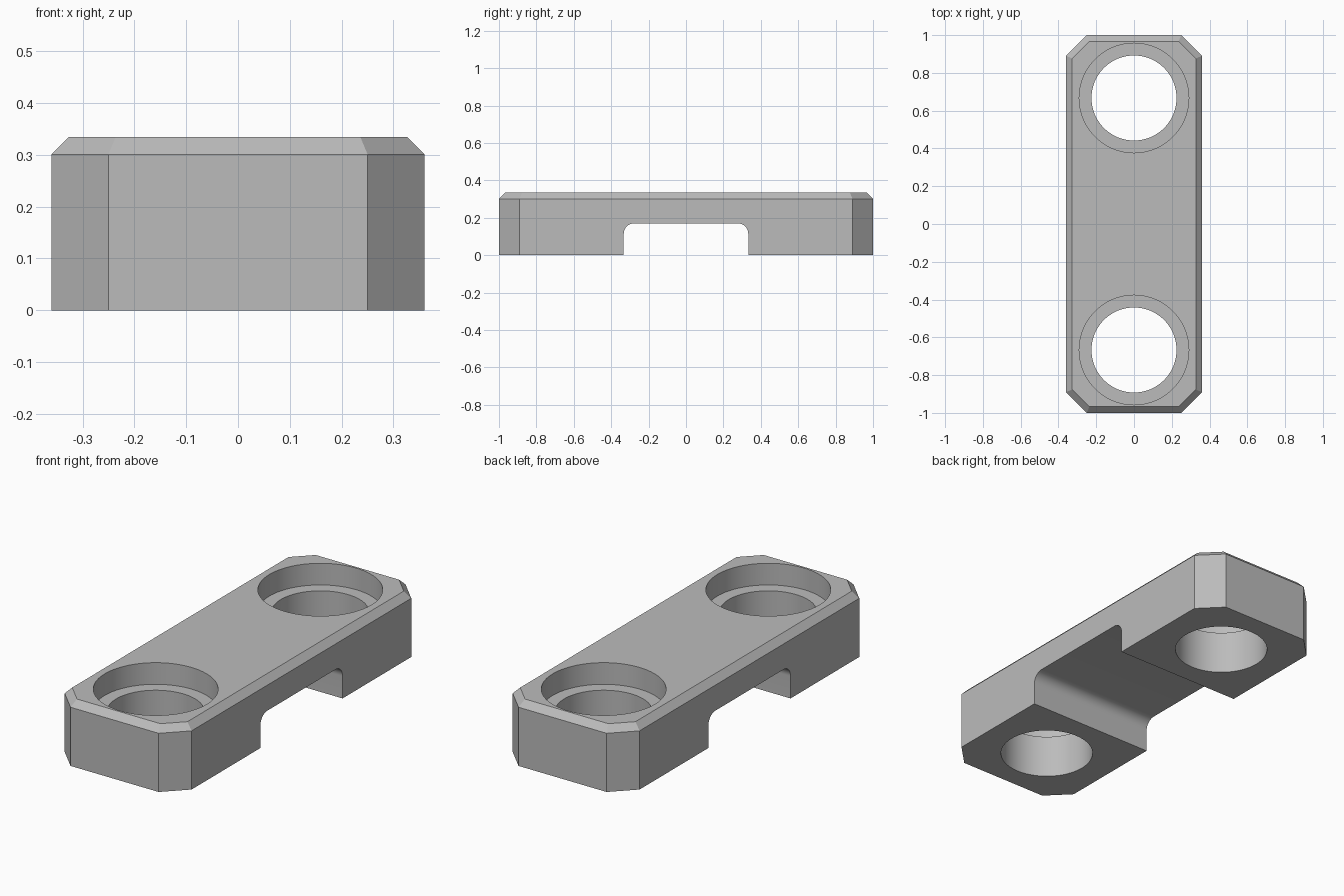
import bpy, bmesh, math

cube = bpy.data.objects.get("Cube")
if cube:
    bpy.data.objects.remove(cube, do_unlink=True)

HALF_W, HALF_L, HEIGHT = 0.36, 1.0, 0.334
CORNER, EDGE = 0.11, 0.033
HOLE_Y, HOLE_R, BORE_R, BORE_DEPTH = 0.667, 0.225, 0.29, 0.111
CHANNEL_Y, CHANNEL_Z, FILLET = 0.333, 0.17, 0.056

grey = bpy.data.materials.new("plain grey")
grey.use_nodes = True
colour = (0.5, 0.5, 0.5, 1)
grey.diffuse_color = colour
grey.node_tree.nodes["Principled BSDF"].inputs["Base Color"].default_value = colour


def loft(name, rings):
    """Solid through matching rings of points, capped at both ends."""
    bm = bmesh.new()
    loops = [[bm.verts.new(p) for p in ring] for ring in rings]
    n = len(loops[0])
    for a, b in zip(loops, loops[1:]):
        for i in range(n):
            j = (i + 1) % n
            bm.faces.new((a[i], a[j], b[j], b[i]))
    bm.faces.new(loops[0])
    bm.faces.new(loops[-1])
    bmesh.ops.recalc_face_normals(bm, faces=bm.faces[:])
    mesh = bpy.data.meshes.new(name)
    bm.to_mesh(mesh)
    bm.free()
    obj = bpy.data.objects.new(name, mesh)
    bpy.context.collection.objects.link(obj)
    mesh.materials.append(grey)
    return obj


def octagon(inset, z):
    """Rectangle with cut corners, offset evenly inward."""
    w, l = HALF_W - inset, HALF_L - inset
    c = CORNER - inset * (2 - math.sqrt(2))
    quarter = [(w, l - c), (w - c, l)]
    pts = quarter + [(-x, y) for x, y in reversed(quarter)]
    pts += [(-x, -y) for x, y in pts]
    return [(x, y, z) for x, y in pts]


def cylinder(name, y, radius, z0, z1, sides=96):
    angles = [math.tau * i / sides for i in range(sides)]
    return loft(name, [[(radius * math.cos(a), y + radius * math.sin(a), z)
                        for a in angles] for z in (z0, z1)])


# Main block with cut corners and a chamfered top edge
body = loft("mounting_plate", [octagon(0, 0), octagon(0, HEIGHT - EDGE),
                               octagon(EDGE, HEIGHT)])

# Underside channel with rounded inner corners
arc = [math.pi / 2 * i / 12 for i in range(13)]
side = [(CHANNEL_Y, -0.1)] + [(CHANNEL_Y - FILLET + FILLET * math.cos(a),
                               CHANNEL_Z - FILLET + FILLET * math.sin(a)) for a in arc]
profile = side + [(-y, z) for y, z in reversed(side)]
cutters = [loft("channel_cutter", [[(x, y, z) for y, z in profile] for x in (-0.5, 0.5)])]

# Counterbored through holes at each end
for end, y in (("front", -HOLE_Y), ("back", HOLE_Y)):
    cutters.append(cylinder(end + "_hole_cutter", y, HOLE_R, -0.1, 0.5))
    cutters.append(cylinder(end + "_bore_cutter", y, BORE_R, HEIGHT - BORE_DEPTH, 0.5))

bpy.ops.object.select_all(action='DESELECT')
body.select_set(True)
bpy.context.view_layer.objects.active = body
for cutter in cutters:
    mod = body.modifiers.new(cutter.name, 'BOOLEAN')
    mod.operation = 'DIFFERENCE'
    mod.solver = 'EXACT'
    mod.object = cutter
    bpy.ops.object.modifier_apply(modifier=mod.name)
for cutter in cutters:
    bpy.data.objects.remove(cutter, do_unlink=True)

# Smooth the round walls only, keeping every real edge crisp
bpy.ops.object.shade_smooth_by_angle(angle=math.radians(20))
